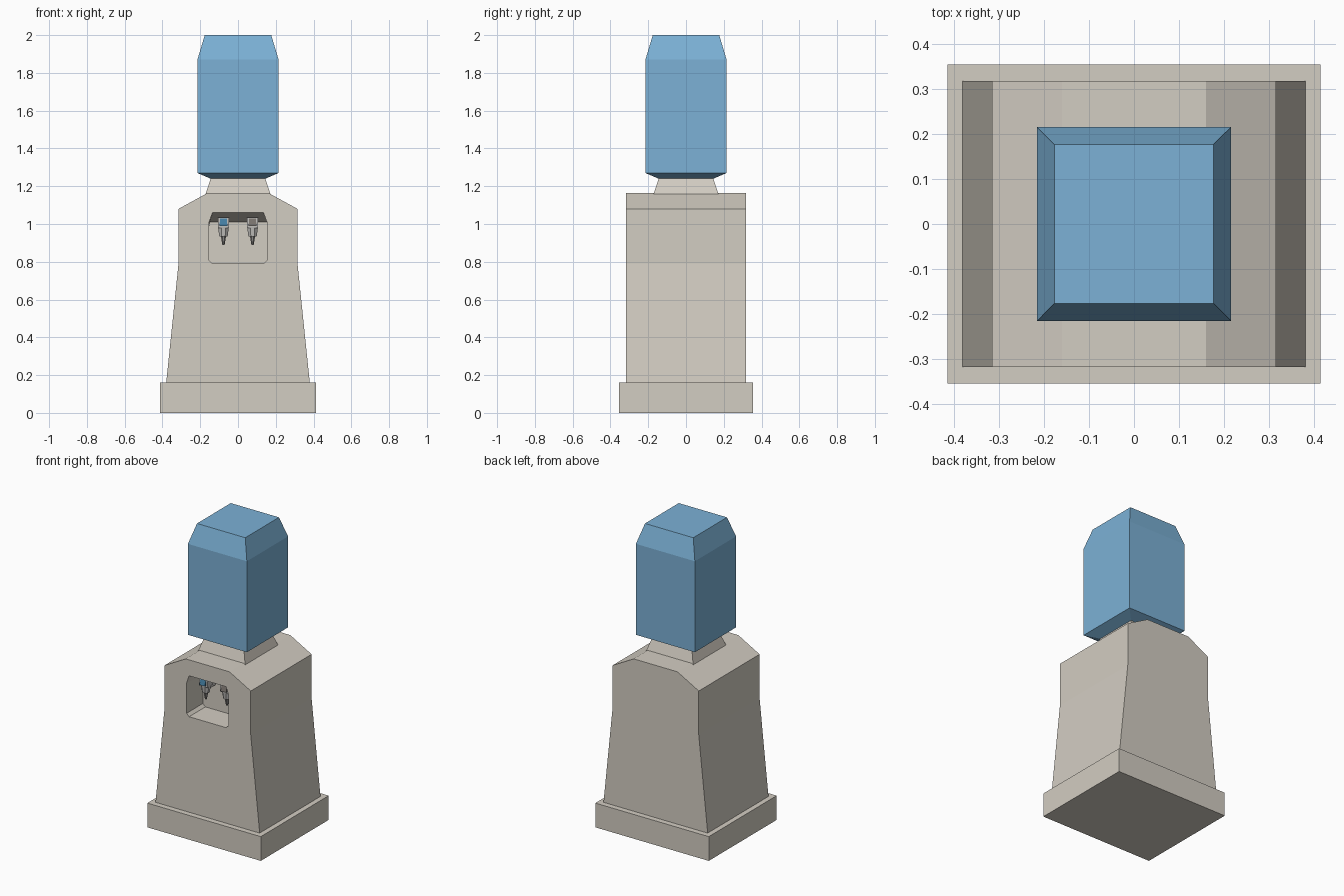
import bpy, bmesh
from math import pi

if "Cube" in bpy.data.objects:
    bpy.data.objects.remove(bpy.data.objects["Cube"])


def material(name, color):
    m = bpy.data.materials.new(name)
    m.diffuse_color = (*color, 1)
    m.use_nodes = True
    m.node_tree.nodes["Principled BSDF"].inputs["Base Color"].default_value = m.diffuse_color
    return m


BODY = material("warm grey plastic", (0.65, 0.61, 0.54))
BLUE = material("bottle blue", (0.20, 0.44, 0.67))
TAP = material("tap light grey", (0.55, 0.54, 0.52))
NOZZLE = material("nozzle grey", (0.30, 0.29, 0.28))
COLD = material("cold button blue", (0.06, 0.22, 0.38))
HOT = material("hot button grey", (0.20, 0.18, 0.16))


def loft(name, rings, mat):
    """Skin a stack of equal-length point rings and cap both ends."""
    bm = bmesh.new()
    rows = [[bm.verts.new(p) for p in ring] for ring in rings]
    n = len(rows[0])
    for a, b in zip(rows, rows[1:]):
        for i in range(n):
            j = (i + 1) % n
            bm.faces.new((a[i], a[j], b[j], b[i]))
    bm.faces.new(rows[0])
    bm.faces.new(rows[-1])
    bmesh.ops.recalc_face_normals(bm, faces=bm.faces[:])
    me = bpy.data.meshes.new(name)
    bm.to_mesh(me)
    bm.free()
    me.materials.append(mat)
    ob = bpy.data.objects.new(name, me)
    bpy.context.collection.objects.link(ob)
    return ob


def square(hx, hy, z, cx=0, cy=0):
    return [(cx + sx * hx, cy + sy * hy, z)
            for sx, sy in ((-1, -1), (1, -1), (1, 1), (-1, 1))]


def at_y(profile, y):
    return [(x, y, z) for x, z in profile]


def cone(name, x, y, z0, z1, r0, r1, mat, sides=8):
    bpy.ops.mesh.primitive_cone_add(vertices=sides, radius1=r0, radius2=r1, depth=z1 - z0,
                                    location=(x, y, (z0 + z1) / 2), rotation=(0, 0, pi / sides))
    ob = bpy.context.object
    ob.name = name
    ob.data.materials.append(mat)


# Plinth
loft("base", [square(0.414, 0.354, 0), square(0.414, 0.354, 0.16)], BODY)

# Cabinet: mirrored front profile extruded in depth
half = [(0.38, 0.16), (0.315, 0.79), (0.315, 1.08), (0.16, 1.165)]
profile = half + [(-x, z) for x, z in reversed(half)]
cabinet = loft("cabinet", [at_y(profile, -0.317), at_y(profile, 0.317)], BODY)

# Dispenser recess with a sloping ceiling
c = 0.018
low = [(0.153, 0.79 + c), (0.153 - c, 0.79)]
low = [(-x, z) for x, z in low] + low[::-1]
front = low + [(0.153, 1.01), (0.135, 1.06), (-0.135, 1.06), (-0.153, 1.01)]
back = low + [(0.153, 0.99), (0.153, 1.01), (-0.153, 1.01), (-0.153, 0.99)]
cutter = loft("recess_cutter", [at_y(front, -0.40), at_y(front, -0.317), at_y(back, -0.147)], BODY)
cutter.hide_render = True
mod = cabinet.modifiers.new("recess", 'BOOLEAN')
mod.operation = 'DIFFERENCE'
mod.solver = 'EXACT'
mod.object = cutter
bpy.context.view_layer.objects.active = cabinet
bpy.ops.object.modifier_apply(modifier=mod.name)
bpy.data.objects.remove(cutter)

# Bottle seat and bottle
loft("bottle_collar", [square(0.178, 0.178, 1.14), square(0.145, 0.145, 1.24)], BODY)
loft("water_bottle", [square(0.14, 0.14, 1.238), square(0.215, 0.215, 1.27),
                      square(0.215, 0.215, 1.87), square(0.176, 0.176, 2.0)], BLUE)

# Pair of taps
for side, x, button in (("cold", -0.077, COLD), ("hot", 0.077, HOT)):
    y = -0.225
    loft(side + "_tap_stem", [square(0.016, 0.045, 0.955, x, -0.185),
                              square(0.016, 0.045, 0.995, x, -0.185)], TAP)
    cone(side + "_tap_valve", x, y, 0.935, 0.985, 0.024, 0.031, TAP)
    loft(side + "_tap_head", [square(0.03, 0.028, 0.98, x, y),
                              square(0.03, 0.028, 1.034, x, y)], TAP)
    loft(side + "_tap_button", [square(0.021, 0.008, 0.99, x, y - 0.03),
                                square(0.018, 0.004, 1.028, x, y - 0.026)], button)
    cone(side + "_tap_nozzle", x, y, 0.888, 0.94, 0.006, 0.016, NOZZLE)
